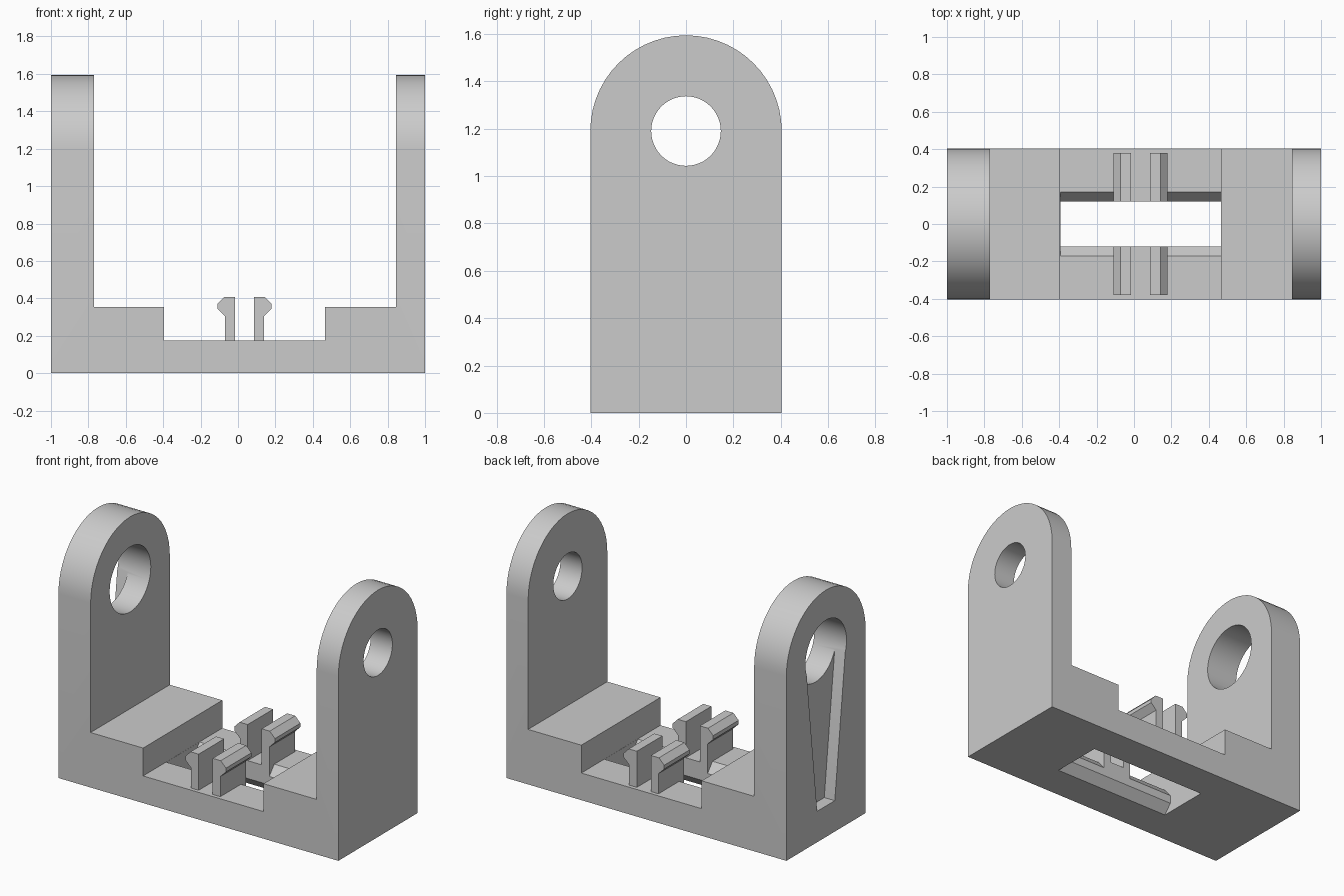
import bpy
import bmesh
from math import pi, sin, cos

cube = bpy.data.objects.get("Cube")
if cube:
    bpy.data.objects.remove(cube, do_unlink=True)

grey = bpy.data.materials.new("plain grey")
grey.use_nodes = True
colour = (0.6, 0.6, 0.6, 1)
grey.diffuse_color = colour
grey.node_tree.nodes["Principled BSDF"].inputs["Base Color"].default_value = colour


def prism(name, profile, axis, start, end):
    """Extrude an (x, z) profile along y, or a (y, z) profile along x."""
    bm = bmesh.new()
    if axis == "y":
        verts = [bm.verts.new((a, start, b)) for a, b in profile]
        step = (0, end - start, 0)
    else:
        verts = [bm.verts.new((start, a, b)) for a, b in profile]
        step = (end - start, 0, 0)
    face = bm.faces.new(verts)
    out = bmesh.ops.extrude_face_region(bm, geom=[face])
    moved = [v for v in out["geom"] if isinstance(v, bmesh.types.BMVert)]
    bmesh.ops.translate(bm, verts=moved, vec=step)
    bmesh.ops.recalc_face_normals(bm, faces=bm.faces)
    mesh = bpy.data.meshes.new(name)
    bm.to_mesh(mesh)
    bm.free()
    mesh.materials.append(grey)
    obj = bpy.data.objects.new(name, mesh)
    bpy.context.collection.objects.link(obj)
    return obj


def arc(radius, sweep, count):
    return [(radius * cos(sweep * i / count), PIVOT + radius * sin(sweep * i / count))
            for i in range(count + 1)]


def select(obj):
    bpy.ops.object.select_all(action="DESELECT")
    obj.select_set(True)
    bpy.context.view_layer.objects.active = obj


def combine(obj, tool, operation):
    select(obj)
    mod = obj.modifiers.new(operation.title(), "BOOLEAN")
    mod.operation = operation
    mod.solver = "EXACT"
    mod.object = tool
    bpy.ops.object.modifier_apply(modifier=mod.name)
    bpy.data.objects.remove(tool, do_unlink=True)


PIVOT, HALF = 1.19, 0.404      # height of the holes, half the depth
FLOOR, SHOULDER = 0.175, 0.355
LEFT, RIGHT = -0.395, 0.465    # ends of the sunken floor

# Bracket: stepped U outline, trimmed to the round-topped side outline
u_shape = [(-1, 0), (1, 0), (1, 2), (0.845, 2), (0.845, SHOULDER), (RIGHT, SHOULDER),
           (RIGHT, FLOOR), (LEFT, FLOOR), (LEFT, SHOULDER), (-0.77, SHOULDER),
           (-0.77, 2), (-1, 2)]
bracket = prism("bracket", u_shape, "y", -0.6, 0.6)
side = [(-HALF, -0.1), (HALF, -0.1)] + arc(HALF, pi, 28)
combine(bracket, prism("side_outline", side, "x", -1.2, 1.2), "INTERSECT")

# Pivot holes, the left-hand wall's being larger on the thick side
combine(bracket, prism("small_hole", arc(0.147, 2 * pi, 48)[:-1], "x", 0.7, 1.2), "DIFFERENCE")
combine(bracket, prism("large_hole", arc(0.21, 2 * pi, 48)[:-1], "x", -1.2, -0.6), "DIFFERENCE")

# Tapered lead-in groove below the large hole
groove = [(-0.09, 0.2), (0.09, 0.2), (0.205, PIVOT), (-0.205, PIVOT)]
combine(bracket, prism("groove", groove, "x", -1.2, -0.925), "DIFFERENCE")

# Floor opening with bevelled long edges above and below
half_slot = [(0.225, -0.06), (0.12, 0.06), (0.12, 0.115), (0.22, 0.235)]
slot = half_slot + [(-y, z) for y, z in reversed(half_slot)]
combine(bracket, prism("floor_opening", slot, "x", LEFT + 0.001, RIGHT - 0.001), "DIFFERENCE")

select(bracket)
bpy.ops.object.shade_smooth_by_angle()

# Snap clips: two hooked pairs facing outward, on a squared pad at the opening
MIDDLE = 0.035
hook = [(0.05, FLOOR - 0.01), (0.105, FLOOR - 0.01), (0.105, 0.305), (0.145, 0.345),
        (0.145, 0.37), (0.108, 0.408), (0.05, 0.408)]
pad = [(-0.07, 0.1), (0.14, 0.1), (0.14, FLOOR), (-0.07, FLOOR)]
for end, s in (("front", -1), ("back", 1)):
    prism(end + "_clip_pad", pad, "y", s * 0.12, s * 0.172)
    for name, m in (("right", -1), ("left", 1)):
        profile = [(MIDDLE + m * x, z) for x, z in hook]
        prism(f"{end}_{name}_clip", profile, "y", s * 0.12, s * 0.38)
